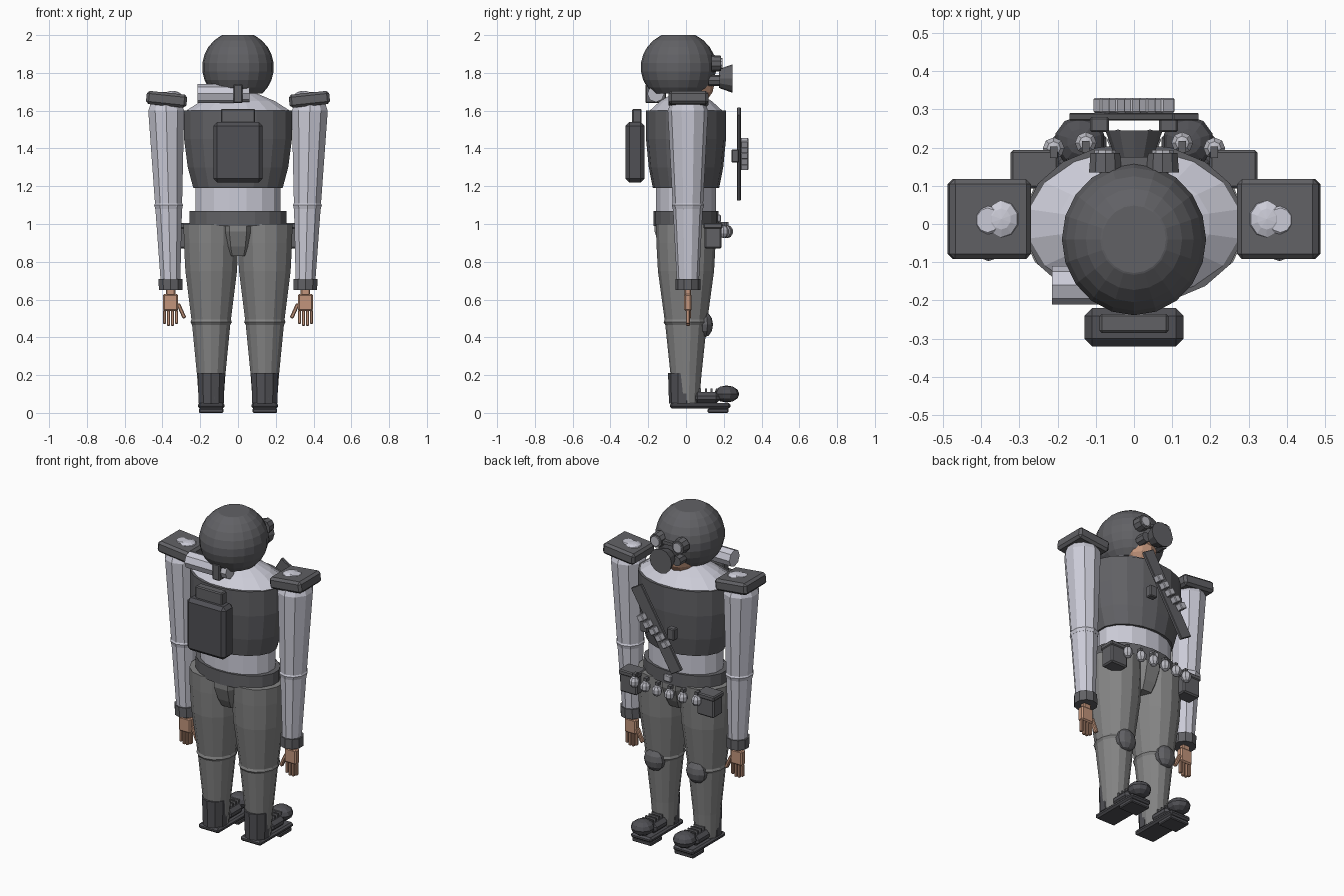
import bpy, bmesh, math
from mathutils import Matrix, Vector, Euler

cube = bpy.data.objects.get("Cube")
if cube:
    bpy.data.objects.remove(cube, do_unlink=True)


def material(name, red, green, blue):
    mat = bpy.data.materials.new(name)
    mat.use_nodes = True
    colour = (red, green, blue, 1)
    mat.diffuse_color = colour
    mat.node_tree.nodes["Principled BSDF"].inputs["Base Color"].default_value = colour
    return mat


armour = material("dark grey armour", .12, .12, .13)
charcoal = material("charcoal", .08, .08, .09)
trousers = material("trouser grey", .23, .23, .23)
shirt_white = material("pale shirt", .6, .6, .68)
metal = material("light metal", .5, .5, .55)
skin = material("skin", .54, .3, .2)


def finish(name, bm, mat, bevel=0):
    """Turn a bmesh into a named, flat-coloured object."""
    bmesh.ops.recalc_face_normals(bm, faces=bm.faces)
    mesh = bpy.data.meshes.new(name)
    bm.to_mesh(mesh)
    bm.free()
    mesh.materials.append(mat)
    part = bpy.data.objects.new(name, mesh)
    bpy.context.scene.collection.objects.link(part)
    if bevel:
        modifier = part.modifiers.new("Bevel", "BEVEL")
        modifier.width = bevel
        modifier.segments = 1
    return part


def loft(name, mat, x, y, heights, radii, depth=1, lean=0, sides=10):
    """Stacked ellipses; depth is the y to x ratio, lean shifts x with height."""
    bm = bmesh.new()
    loops = []
    for height, radius in zip(heights, radii):
        loop = []
        for i in range(sides):
            turn = math.tau * (i + .5) / sides
            loop.append(bm.verts.new((x + lean * (height - 1) + radius * math.cos(turn),
                                      y + depth * radius * math.sin(turn), height)))
        loops.append(loop)
    for low, high in zip(loops, loops[1:]):
        for i in range(sides):
            bm.faces.new((low[i - 1], low[i], high[i], high[i - 1]))
    bm.faces.new(loops[0])
    bm.faces.new(loops[-1])
    return finish(name, bm, mat)


def box(name, mat, at, size, bevel=0, tilt=0):
    """Box with chamfered edges, tilted about y by degrees."""
    bm = bmesh.new()
    turn = Euler((0, math.radians(tilt), 0))
    bmesh.ops.create_cube(bm, size=1, matrix=Matrix.LocRotScale(Vector(at), turn, Vector(size)))
    return finish(name, bm, mat, bevel)


def ball(name, mat, at, radii, segments=10, bottom=None, top=None):
    """Ellipsoid, optionally cut flat at the bottom and top heights."""
    bm = bmesh.new()
    bmesh.ops.create_uvsphere(bm, u_segments=segments, v_segments=segments * 2 // 3, radius=1,
                              matrix=Matrix.LocRotScale(Vector(at), None, Vector(radii)))
    for height, direction in ((bottom, -1), (top, 1)):
        if height:
            bmesh.ops.bisect_plane(bm, geom=bm.verts[:] + bm.edges[:] + bm.faces[:],
                                   plane_co=(0, 0, height), plane_no=(0, 0, direction),
                                   clear_outer=True)
            bmesh.ops.holes_fill(bm, edges=[e for e in bm.edges if e.is_boundary])
    return finish(name, bm, mat)


def tube(name, mat, at, radius, length, axis, flare=1, sides=10):
    """Cylinder along an axis; flare scales the radius of the far end."""
    turn = Vector((0, 0, 1)).rotation_difference(Vector(axis))
    bm = bmesh.new()
    bmesh.ops.create_cone(bm, cap_ends=True, segments=sides, radius1=radius, radius2=radius * flare,
                          depth=length, matrix=Matrix.LocRotScale(Vector(at), turn, None))
    return finish(name, bm, mat)


across = (1, 0, 0)
along = (0, 1, 0)

# Head, helmet and mask
ball("helmet", armour, at=(0, -.04, 1.83), radii=(.19, .2, .19), segments=20, bottom=1.69, top=2)
ball("head", skin, at=(0, .03, 1.74), radii=(.1, .12, .11), segments=12)
tube("nose", skin, at=(0, .15, 1.76), radius=.03, length=.07, axis=along, flare=.4, sides=6)
tube("respirator", armour, at=(0, .21, 1.77), radius=.05, length=.07, axis=along, flare=1.5, sides=12)
box("mask_bridge", armour, at=(0, .16, 1.85), size=(.07, .03, .02))

# Torso
loft("shirt", shirt_white, 0, 0, heights=(1, 1.2, 1.4, 1.6, 1.65, 1.7),
     radii=(.23, .23, .26, .28, .2, .08), depth=.7, sides=16)
loft("vest", armour, 0, 0, heights=(1.19, 1.3, 1.45, 1.6), radii=(.24, .27, .29, .29),
     depth=.73, sides=18)

# Belt, buckle and grenades
loft("belt", armour, 0, 0, heights=(.99, 1.07), radii=(.26, .26), depth=.66, sides=18)
box("buckle", metal, at=(0, .17, 1.03), size=(.05, .03, .04), bevel=.005)
for i in range(6):
    x = (i - 2.5) * .084
    y = .22 - x * x / 2
    ball("grenade", metal, at=(x, y, .96), radii=(.03, .03, .035), segments=8)
    box("grenade_cap", armour, at=(x, y - .01, 1), size=(.02, .03, .02))

# Pelvis panel
loft("pelvis", trousers, 0, 0, heights=(.83, .88, .96, 1), radii=(.08, .1, .12, .12),
     depth=1.5, sides=8)

# Backpack and bedroll
box("backpack", charcoal, at=(0, -.27, 1.38), size=(.26, .1, .32), bevel=.02)
box("backpack_lid", armour, at=(0, -.26, 1.57), size=(.18, .05, .08), bevel=.006)
tube("bedroll", shirt_white, at=(-.1, -.16, 1.69), radius=.05, length=.23, axis=across, sides=8)
tube("bedroll_end", metal, at=(.03, -.16, 1.69), radius=.045, length=.06, axis=across, sides=8)
box("bedroll_clamp", armour, at=(0, -.16, 1.69), size=(.05, .11, .1), bevel=.006)

# Diagonal chest bandolier with a row of cartridges
slant = 31
box("bandolier", armour, at=(0, .28, 1.37), size=(.08, .02, .53), bevel=.003, tilt=slant)
for step in range(-2, 3):
    box("cartridge", metal, at=(step * .04, .31, 1.37 + step * .03), size=(.04, .04, .04),
        bevel=.004, tilt=slant)
for x in (-.09, .09):
    box("chest_pouch", armour, at=(x, .26, 1.36), size=(.05, .04, .07), bevel=.005)

# Mirrored limbs and gear
for prefix, side in (("left_", 1), ("right_", -1)):
    # Goggles and filters
    eye = side * .075
    tube(prefix + "goggle", armour, at=(eye, .16, 1.85), radius=.045, length=.05, axis=along, flare=.9)
    tube(prefix + "lens", metal, at=(eye, .19, 1.85), radius=.03, length=.008, axis=along)
    tube(prefix + "filter", armour, at=(eye * .8, .15, 1.76), radius=.03, length=.06, axis=along, sides=8)

    # Arm
    arm = side * .365
    lean = side * .025
    loft(prefix + "arm", shirt_white, arm, .01, heights=(.7, 1.1, 1.4, 1.6, 1.65, 1.7),
         radii=(.055, .075, .09, .1, .08, .03), depth=1.07, lean=lean)
    loft(prefix + "elbow_seam", shirt_white, arm, .01, heights=(1.08, 1.1, 1.11),
         radii=(.075, .08, .075), depth=1.07, lean=lean)
    box(prefix + "shoulder_pad", armour, at=(side * .378, .013, 1.66), size=(.215, .21, .07),
        bevel=.014, tilt=-side * 6)
    ball(prefix + "shoulder_cap", shirt_white, at=(side * .347, .013, 1.68), radii=(.05, .055, .025))
    loft(prefix + "cuff", armour, arm, .01, heights=(.65, .71), radii=(.066, .066), lean=lean)

    # Hand
    hand = side * .357
    box(prefix + "wrist", skin, at=(hand, .01, .64), size=(.05, .035, .04), bevel=.006)
    box(prefix + "palm", skin, at=(hand, .01, .585), size=(.08, .04, .09), bevel=.008)
    for finger in (-1.5, -.5, .5, 1.5):
        length = .09 - abs(finger) / 90
        box(prefix + "finger", skin, at=(hand + finger * .021, .01, .545 - length / 2),
            size=(.017, .022, length), bevel=.004)
    box(prefix + "thumb", skin, at=(side * .3, .014, .54), size=(.02, .025, .085),
        bevel=.005, tilt=side * 24)

    # Leg
    leg = side * .142
    loft(prefix + "leg", trousers, leg, 0, heights=(.05, .2, .47, .75, .9, 1),
         radii=(.066, .077, .104, .14, .148, .15), depth=1.06, sides=14)
    loft(prefix + "knee_seam", trousers, leg, 0, heights=(.46, .48, .5),
         radii=(.1, .112, .105), depth=1.06, sides=14)
    ball(prefix + "knee_pad", armour, at=(leg, .1, .467), radii=(.066, .043, .066))

    # Boot
    loft(prefix + "boot_shaft", charcoal, leg, -.02, heights=(.05, .21), radii=(.07, .075))
    box(prefix + "heel_tab", charcoal, at=(leg, -.07, .13), size=(.05, .03, .13), bevel=.006)
    box(prefix + "sole", charcoal, at=(leg, .075, .038), size=(.14, .32, .03), bevel=.01)
    box(prefix + "front_tread", charcoal, at=(leg, .17, .012), size=(.13, .11, .024), bevel=.005)
    box(prefix + "instep", charcoal, at=(leg, .11, .08), size=(.115, .14, .06), bevel=.02)
    ball(prefix + "toe_cap", charcoal, at=(leg, .215, .1), radii=(.067, .067, .045))
    for row in range(4):
        box(prefix + "lace", armour, at=(leg, .075 + row * .03, .12), size=(.07, .01, .02))

    # Belt pouch
    pouch = side * .26
    box(prefix + "belt_pouch", armour, at=(pouch, .143, .93), size=(.115, .09, .12), bevel=.008)
    box(prefix + "pouch_lid", armour, at=(pouch, .143, .99), size=(.125, .1, .03), bevel=.006)
